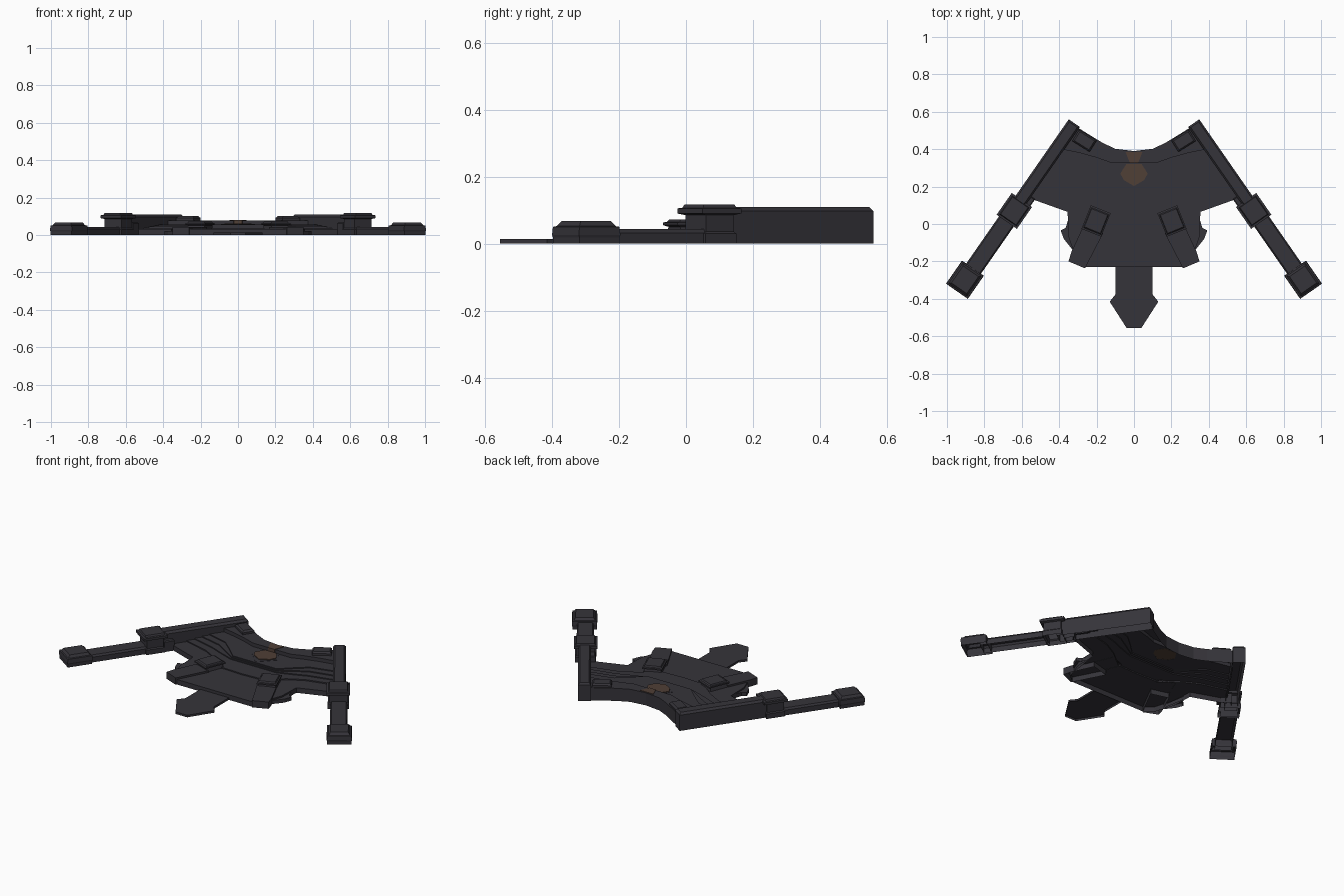
import bpy, bmesh, math

if "Cube" in bpy.data.objects:
    bpy.data.objects.remove(bpy.data.objects["Cube"])


def material(name, rgb):
    m = bpy.data.materials.new(name)
    m.diffuse_color = (*rgb, 1)
    m.use_nodes = True
    m.node_tree.nodes["Principled BSDF"].inputs["Base Color"].default_value = m.diffuse_color
    return m


STONE = material("dark_grey", (0.036, 0.034, 0.042))
COPPER = material("dull_copper", (0.080, 0.050, 0.037))


def make(name, verts, faces, mat=STONE, mirror=False):
    if mirror:
        n = len(verts)
        faces = faces + [tuple(n + i for i in reversed(f)) for f in faces]
        verts = verts + [(-x, y, z) for x, y, z in verts]
    me = bpy.data.meshes.new(name)
    me.from_pydata(verts, [], faces)
    me.materials.append(mat)
    ob = bpy.data.objects.new(name, me)
    bpy.context.collection.objects.link(ob)
    return ob


def stack(name, rings, mat=STONE, mirror=False):
    """Open-bottomed solid through equal rings of anticlockwise 3D points."""
    n = len(rings[0])
    verts = [p for r in rings for p in r]
    faces = [(k * n + i, k * n + (i + 1) % n, (k + 1) * n + (i + 1) % n, (k + 1) * n + i)
             for k in range(len(rings) - 1) for i in range(n)]
    faces.append(tuple(range((len(rings) - 1) * n, len(rings) * n)))
    return make(name, verts, faces, mat, mirror)


def block(name, c, deg, sections, mirror=True):
    """Turned block whose sections are (z, half length, half width)."""
    a = math.radians(deg)
    ca, sa = math.cos(a), math.sin(a)
    rings = []
    for z, l, w in sections:
        rings.append([(c[0] + u * l * ca - v * w * sa, c[1] + u * l * sa + v * w * ca, z)
                      for u, v in ((-1, -1), (1, -1), (1, 1), (-1, 1))])
    return stack(name, rings, STONE, mirror)


def prism(name, pts, z0, z1, mat=STONE, mirror=False):
    return stack(name, [[(x, y, z) for x, y in pts] for z in (z0, z1)], mat, mirror)


def both(half):
    """Left-to-right contour from its right half."""
    return [(-x, y) for x, y in reversed(half[1:])] + half


# Terraces: back rim and steps going down to the floor
back = both([(0, .39), (.1, .402), (.17, .435), (.24, .478), (.3, .515)])
rim = both([(0, .33), (.13, .33), (.2, .355), (.29, .38), (.39, .40)])
steps = [both(h) for h in (
    [(0, .165), (.15, .165), (.22, .23), (.29, .29), (.44, .33)],
    [(0, .158), (.152, .158), (.238, .212), (.31, .255), (.465, .292)],
    [(0, .15), (.157, .15), (.255, .185), (.33, .215), (.49, .255)],
    [(0, .03), (.145, .037), (.25, .12), (.34, .17), (.515, .217)])]
rows = [(back, 0), (back, .078)]
heights = [.078, .056, .05, .044, .038, .031]
for k, c in enumerate([rim] + steps):
    rows += [(c, heights[k]), (c, heights[k + 1])]
n = len(back)
make("stepped_terrace", [(x, y, z) for c, z in rows for x, y in c],
     [(k * n + i, (k + 1) * n + i, (k + 1) * n + i + 1, k * n + i + 1)
      for k in range(len(rows) - 1) for i in range(n - 1)])

# Lower floor with its skirt
edge = both([(0, -.23), (.26, -.23), (.31, -.19), (.325, -.14), (.35, -.07),
             (.355, .065), (.565, .14)])
floor = edge + steps[3][::-1]
m, e = len(floor), len(edge)
make("floor", [(x, y, .031) for x, y in floor] + [(x, y, 0) for x, y in edge],
     [tuple(range(m))] + [(m + i, m + i + 1, i + 1, i) for i in range(e - 1)])

# Side ledges and front ribs
prism("side_ledge", [(.32, -.15), (.335, -.13), (.375, -.08), (.392, -.035), (.365, -.02),
                     (.35, .03)], 0, .022, mirror=True)
prism("front_rib", [(.165, -.05), (.262, -.237), (.35, -.2), (.335, -.15), (.275, -.02)],
      0, .042, mirror=True)

# Front tongue
prism("entry_tongue", both([(0, -.555), (.04, -.555), (.13, -.415), (.098, -.375),
                            (.098, -.23)]), 0, .013)

# Side walls and low arms
D = -55.2
block("side_wall", (.475, .315), D, [(0, .273, .036), (.097, .273, .036), (.11, .263, .026)])
block("low_arm", (.775, -.12), D, [(0, .19, .048), (.032, .19, .048), (.043, .19, .04)])
block("wall_bracket", (.57, .125), D, [(0, .03, .03), (.06, .03, .03), (.066, .025, .025)])

# Posts at the wall joint and arm end
block("joint_post", (.64, .07), D, [(0, .056, .06), (.03, .056, .06), (.036, .05, .054),
                                    (.085, .05, .054), (.09, .071, .066), (.105, .071, .066),
                                    (.107, .06, .055), (.117, .056, .05)])
block("end_post", (.904, -.298), D, [(0, .073, .069), (.018, .073, .069), (.026, .075, .071),
                                     (.05, .073, .069), (.052, .066, .06), (.067, .055, .05)])

# Floor pedestals and rim blocks
block("pedestal", (.203, .016), 22, [(.03, .052, .058), (.05, .048, .054), (.055, .057, .068),
                                     (.063, .057, .068), (.065, .05, .058), (.072, .046, .052)])
block("rim_block", (.265, .445), 32, [(.076, .055, .036), (.09, .055, .036), (.1, .046, .028)])

# Copper inlay, its dark base, the same inlay underneath, and the strip running up the rim
hexagon = [(0, .203), (.055, .235), (.073, .27), (.04, .322), (-.04, .322),
           (-.073, .27), (-.055, .235)]
prism("inlay_base", [(0, .17), (.09, .26), (.05, .325), (-.05, .325), (-.09, .26)], .0565, .058)
prism("inlay_plate", hexagon, .058, .062, COPPER)
prism("inlay_underside", hexagon, .054, .055, COPPER)
stack("inlay_strip", [[(.022, .326, .058), (.045, .385, .076), (-.045, .385, .076),
                       (-.022, .326, .058)],
                      [(.022, .326, .08), (.045, .385, .081), (-.045, .385, .081),
                       (-.022, .326, .08)]], COPPER)
